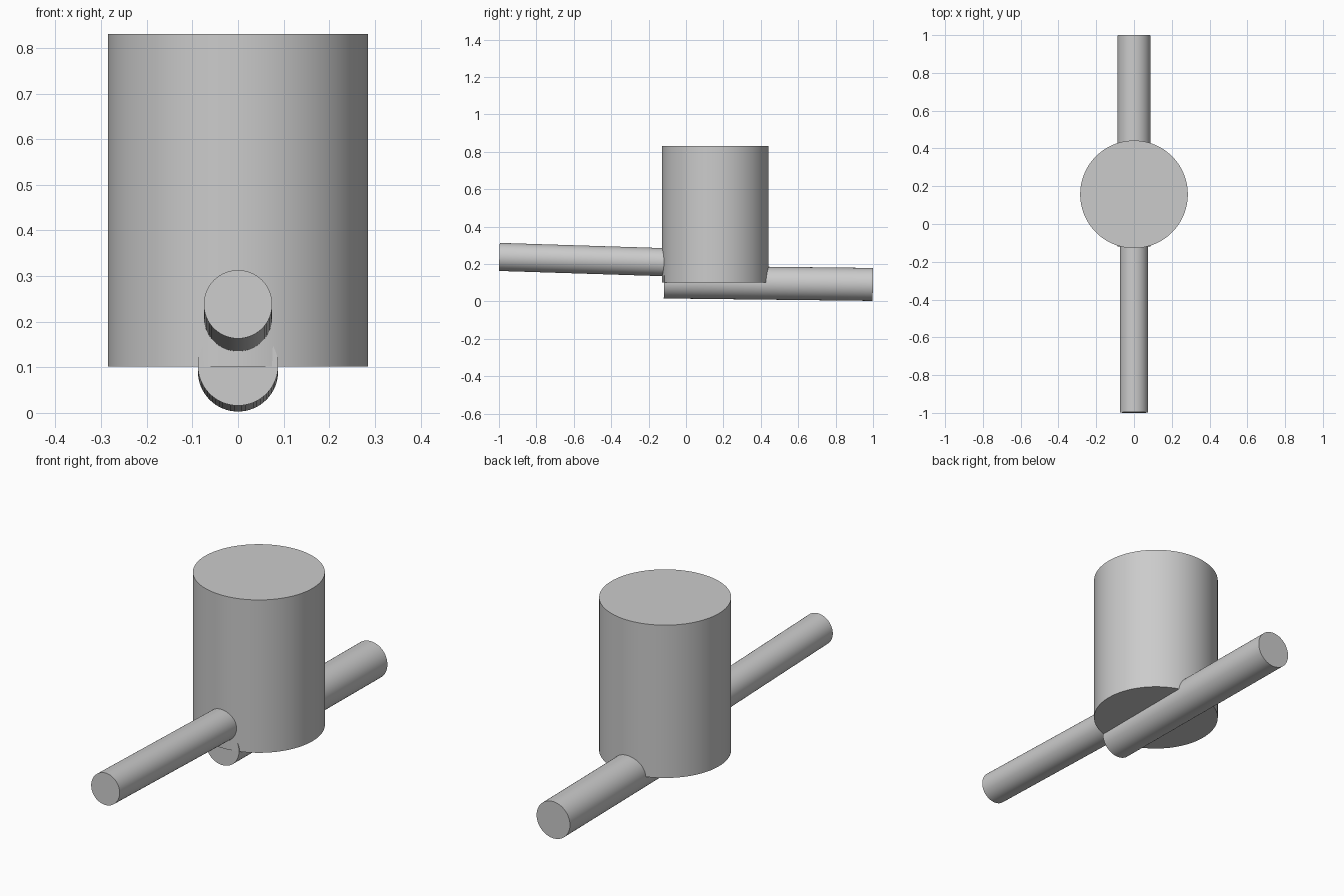
import bpy
import math
from mathutils import Vector

cube = bpy.data.objects.get("Cube")
if cube:
    bpy.data.objects.remove(cube, do_unlink=True)

GREY = (0.6, 0.6, 0.6, 1.0)
grey = bpy.data.materials.new("plain_grey")
grey.use_nodes = True
grey.diffuse_color = GREY
grey.node_tree.nodes["Principled BSDF"].inputs["Base Color"].default_value = GREY


def rod(name, start, end, radius, sides):
    """Smooth capped cylinder running from start to end."""
    start, end = Vector(start), Vector(end)
    axis = end - start
    bpy.ops.mesh.primitive_cylinder_add(
        vertices=sides, radius=radius, depth=axis.length,
        location=(start + end) / 2,
        rotation=axis.to_track_quat('Z', 'Y').to_euler())
    obj = bpy.context.object
    obj.name = name
    obj.data.materials.append(grey)
    bpy.ops.object.shade_smooth_by_angle(angle=math.radians(30))
    return obj


# Upright drum
rod("drum", (0, 0.157, 0.102), (0, 0.157, 0.83), 0.285, 96)

# Thin pipe sloping down into the front of the drum
rod("front_pipe", (0, -0.998, 0.238), (0, 0.1, 0.203), 0.075, 64)

# Thicker pipe under the drum, leaving at the back
rod("rear_pipe", (0, -0.118, 0.104), (0, 0.999, 0.091), 0.088, 64)
